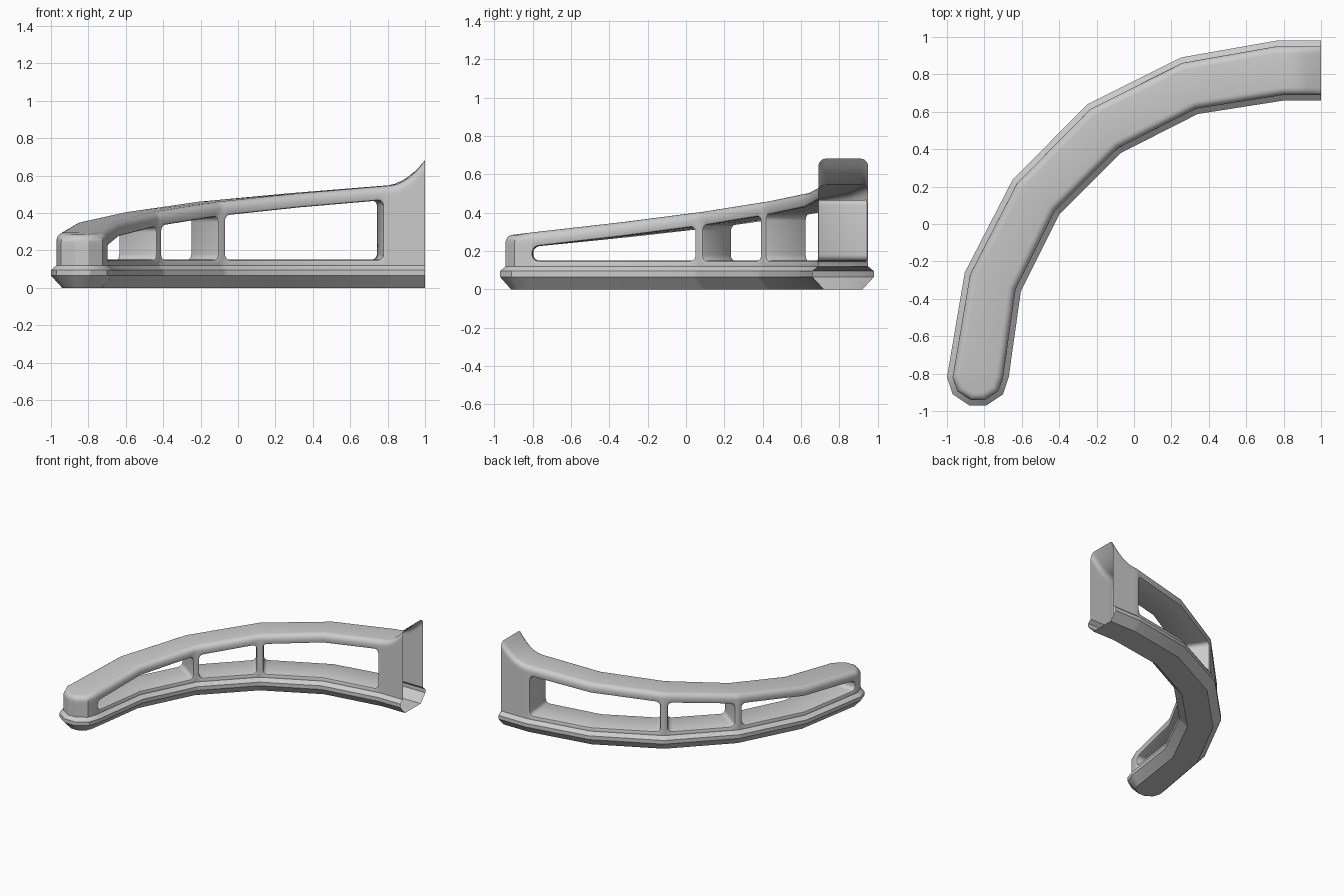
import bpy, bmesh, math
from mathutils import Vector

if "Cube" in bpy.data.objects:
    bpy.data.objects.remove(bpy.data.objects["Cube"])

# Plan outline of the foot rail: outer / inner points at each bend, and roof height
OUT = [Vector(p) for p in ((-1, -.82), (-.905, -.26), (-.65, .235), (-.25, .64), (.25, .89), (.76, .98), (1, .98))]
INN = [Vector(p) for p in ((-.67, -.82), (-.605, -.36), (-.4, .05), (-.07, .38), (.34, .588), (.8, .66), (1, .66))]
TOPS = [.295, .35, .405, .46, .505, .545]
CAP = [Vector(p) for p in ((-.97, -.91), (-.88, -.97), (-.79, -.97), (-.70, -.91))]
CENTRE = Vector((-.835, -.82))
WINDOWS = [(.02, 1.97), (2.03, 2.97), (3.03, 4.98)]
RIM, RAD, SEG_LEN = .012, .042, .5      # window rim rounding, corner radius, length of one bend
WALL = .03

bm = bmesh.new()


def lerp(table, u):
    i = min(int(u), len(table) - 2)
    return table[i] + (table[i + 1] - table[i]) * (u - i)


def top(u):
    return lerp(TOPS, u) if u <= 5 else .545 + .137 * (u - 5) ** 2.1


def vert(u, side, inset, z):
    o, n = lerp(OUT, u), lerp(INN, u)
    d = (n - o).normalized()
    p = o + d * inset if side == 0 else n - d * inset
    return bm.verts.new((p.x, p.y, z))


def hole(col, s):
    """Window edge at a column, shrunk by s: position, sill and lintel height."""
    u, uc, sign, a, win = col
    if win is None:
        return u, .138, top(u) - .063
    if sign:
        u = uc + sign * (RAD - s) / SEG_LEN * math.cos(a)
    dz = RAD - (RAD - s) * math.sin(a)
    return u, .138 + dz, top(u) - .063 - dz


def profile(lo, hi, t):
    """Half cross-section from the underside to the roof as (inset, z)."""
    pts = [(.06, 0), (0, .065), (0, .095), (WALL, .12), (WALL, lo), (WALL, hi)]
    for k in range(6):
        a = k / 5 * math.pi / 2
        pts.append((WALL + .04 * (1 - math.cos(a)), t - .04 + .04 * math.sin(a)))
    return pts


# Columns along the arm: bends, flare, and rounded window ends
cols = [(u, u, 0, 0, None) for u in (0, 2, 3, 5, 5.15, 5.3, 5.45, 5.6, 5.75, 5.88, 6)]
for w, (a0, a1) in enumerate(WINDOWS):
    r = RAD / SEG_LEN
    for k in range(6):
        a = k / 5 * math.pi / 2
        cols.append((a0 + r - r * math.cos(a), a0 + r, -1, a, w))
        cols.append((a1 - r + r * math.cos(a), a1 - r, 1, a, w))
    cols += [(u, u, 0, math.pi / 2, w) for u in (1, 4) if a0 < u < a1]
cols.sort(key=lambda c: c[0])

# Side shells
sides = []
for side in (0, 1):
    strips = []
    for c in cols:
        u, lo, hi = hole(c, 0)
        strips.append([vert(c[0], side, i, z) for i, z in profile(lo, hi, top(c[0]))])
    sides.append(strips)

# Rounded toe
caps = []
for p in CAP:
    d = (CENTRE - p).normalized()
    caps.append([bm.verts.new((*(p + d * i), z)) for i, z in profile(.138, .225, .285)])

chain = sides[0][::-1] + caps + sides[1]
wins = [c[4] for c in cols]
chain_win = wins[::-1] + [None] * len(caps) + wins
for i in range(len(chain) - 1):
    p, q = chain[i], chain[i + 1]
    for j in range(len(p) - 1):
        if j == 4 and chain_win[i] is not None and chain_win[i] == chain_win[i + 1]:
            continue
        bm.faces.new((p[j], q[j], q[j + 1], p[j + 1]))

# Underside and roof (the wide end stays open)
for row in (0, -1):
    for i in range(len(cols) - 1):
        bm.faces.new((sides[0][i][row], sides[0][i + 1][row], sides[1][i + 1][row], sides[1][i][row]))
    bm.faces.new([s[row] for s in [sides[0][0]] + caps + [sides[1][0]]])

# Window tunnels with rounded rims
for w in range(len(WINDOWS)):
    ids = [i for i, c in enumerate(cols) if c[4] == w]
    loops = []
    for side in (0, 1):
        rings = [[sides[side][i][4] for i in ids] + [sides[side][i][5] for i in ids[::-1]]]
        for t in (math.pi / 4, math.pi / 2):
            inset = WALL + RIM * (1 - math.cos(t))
            hs = [hole(cols[i], RIM * math.sin(t)) for i in ids]
            rings.append([vert(h[0], side, inset, h[1]) for h in hs] +
                         [vert(h[0], side, inset, h[2]) for h in hs[::-1]])
        loops += rings if side == 0 else rings[::-1]
    for p, q in zip(loops, loops[1:]):
        for k in range(len(p)):
            n = (k + 1) % len(p)
            bm.faces.new((p[k], p[n], q[n], q[k]))

bmesh.ops.recalc_face_normals(bm, faces=bm.faces)
mesh = bpy.data.meshes.new("curved_arm")
bm.to_mesh(mesh)
bm.free()
arm = bpy.data.objects.new("curved_arm", mesh)
bpy.context.collection.objects.link(arm)
bpy.context.view_layer.objects.active = arm
arm.select_set(True)
bpy.ops.object.shade_smooth_by_angle(angle=math.radians(30))
